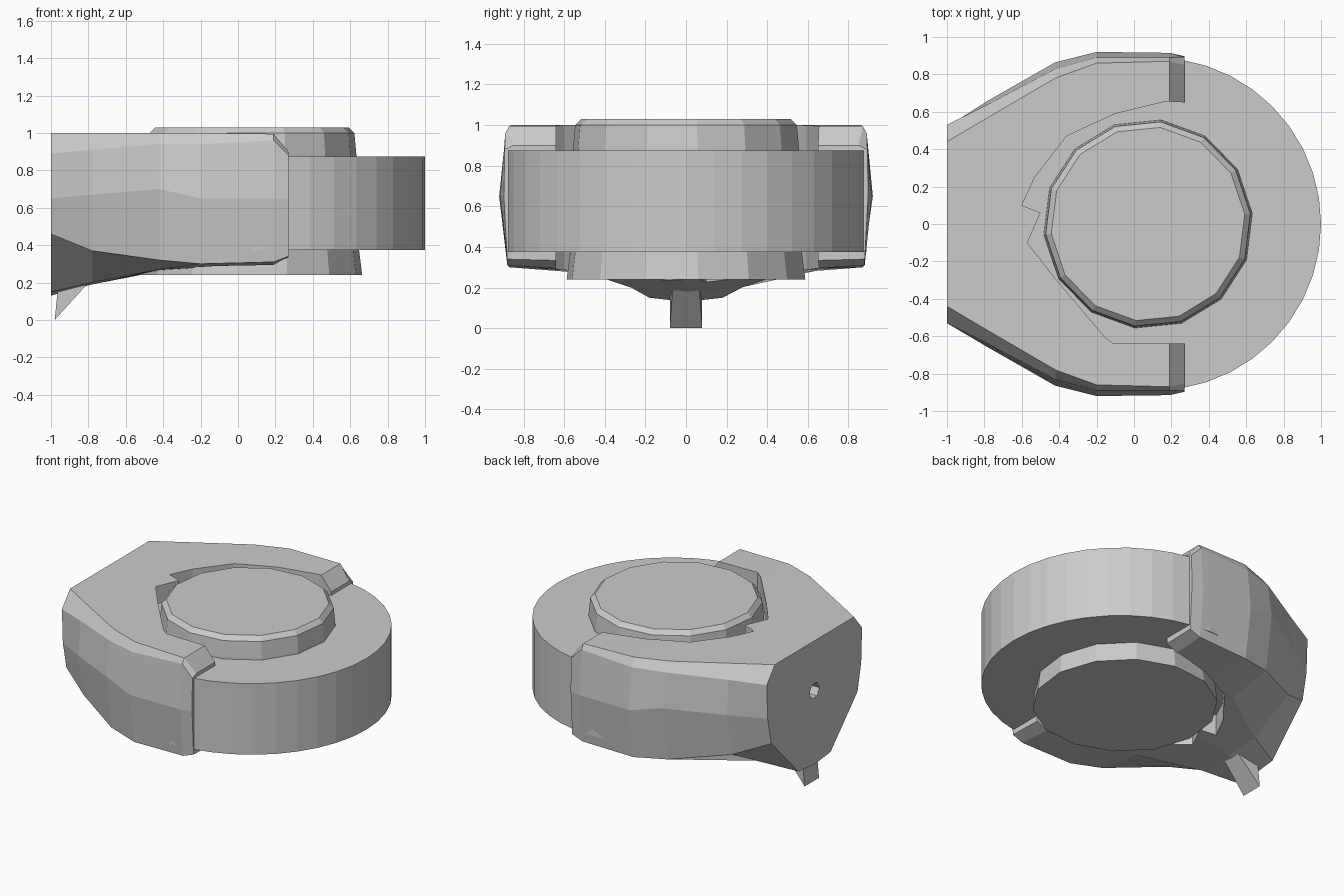
import bpy, bmesh, math

if "Cube" in bpy.data.objects:
    bpy.data.objects.remove(bpy.data.objects["Cube"])


def make_object(name, bm):
    bmesh.ops.recalc_face_normals(bm, faces=bm.faces)
    mesh = bpy.data.meshes.new(name)
    bm.to_mesh(mesh)
    bm.free()
    obj = bpy.data.objects.new(name, mesh)
    bpy.context.collection.objects.link(obj)
    return obj


def loft(name, rings):
    """Skin a list of equal-length point rings and cap both ends."""
    bm = bmesh.new()
    loops = [[bm.verts.new(p) for p in ring] for ring in rings]
    n = len(loops[0])
    for a, b in zip(loops, loops[1:]):
        for i in range(n):
            j = (i + 1) % n
            bm.faces.new((a[i], a[j], b[j], b[i]))
    bm.faces.new(loops[0])
    bm.faces.new(loops[-1])
    return make_object(name, bm)


def turned(name, cx, profile, sides, phase=0.0):
    """Solid of revolution about a vertical axis from (radius, z) pairs."""
    angles = [2 * math.pi * i / sides + phase for i in range(sides)]
    return loft(name, [[(cx + r * math.cos(a), r * math.sin(a), z) for a in angles]
                       for r, z in profile])


def cut(obj, cutter):
    mod = obj.modifiers.new("cut", 'BOOLEAN')
    mod.operation = 'DIFFERENCE'
    mod.solver = 'EXACT'
    mod.object = cutter
    bpy.context.view_layer.objects.active = obj
    bpy.ops.object.modifier_apply(modifier=mod.name)
    bpy.data.objects.remove(cutter)


# Tyre lying flat
tyre = turned("tyre", 0.11, [(0.89, 0.375), (0.89, 0.875)], 40)

# Faceted hub standing proud of both tyre faces
hub = turned("hub", 0.075, [(0.592, 0.24), (0.575, 0.375), (0.56, 0.89),
                            (0.55, 1.0), (0.52, 1.03)], 14, 0.1)

# Fork body: x, bottom centre z, then half profile (y, z) from bottom to top
sections = [
    (-1.00, 0.13, [(0.18, 0.15), (0.48, 0.46), (0.52, 0.65), (0.53, 0.89), (0.44, 1.0)]),
    (-0.78, 0.19, [(0.27, 0.20), (0.60, 0.37), (0.66, 0.67), (0.64, 0.91), (0.57, 1.0)]),
    (-0.42, 0.26, [(0.48, 0.27), (0.81, 0.32), (0.865, 0.70), (0.83, 0.94), (0.78, 1.0)]),
    (-0.20, 0.27, [(0.50, 0.28), (0.87, 0.30), (0.92, 0.65), (0.89, 0.94), (0.86, 1.0)]),
    (0.19, 0.28, [(0.50, 0.285), (0.88, 0.31), (0.915, 0.65), (0.89, 0.96), (0.87, 0.995)]),
    (0.27, 0.33, [(0.50, 0.33), (0.88, 0.34), (0.897, 0.65), (0.893, 0.88), (0.85, 0.90)]),
]
rings = []
for x, zb, half in sections:
    ring = [(x, 0, zb)] + [(x, y, z) for y, z in half]
    ring += [(x, -y, z) for y, z in reversed(half)]
    rings.append(ring)
fork_body = loft("fork_body", rings)

# Opening between the fork arms, around the hub
opening = [(0.5, 0.64), (0.17, 0.655), (-0.1, 0.59), (-0.36, 0.47), (-0.53, 0.25),
           (-0.60, 0.10), (-0.50, 0.06), (-0.57, -0.10), (-0.43, -0.28),
           (-0.16, -0.60), (-0.11, -0.64), (0.5, -0.64)]
cut(fork_body, loft("opening_cutter", [[(x, y, z) for x, y in opening] for z in (-0.2, 1.3)]))

# Small hexagonal socket in the flat mounting face
socket = []
for x, r in ((-1.1, 0.065), (-0.93, 0.05)):
    socket.append([(x, r * math.cos(i * math.pi / 3), 0.65 + r * math.sin(i * math.pi / 3))
                   for i in range(6)])
cut(fork_body, loft("socket_cutter", socket))

# Wedge-shaped catch below the mounting face
catch = loft("catch", [[(-0.98, y, 0.0), (-0.96, y, 0.2), (-0.78, y * 0.8, 0.22)]
                       for y in (-0.08, 0.08)])
